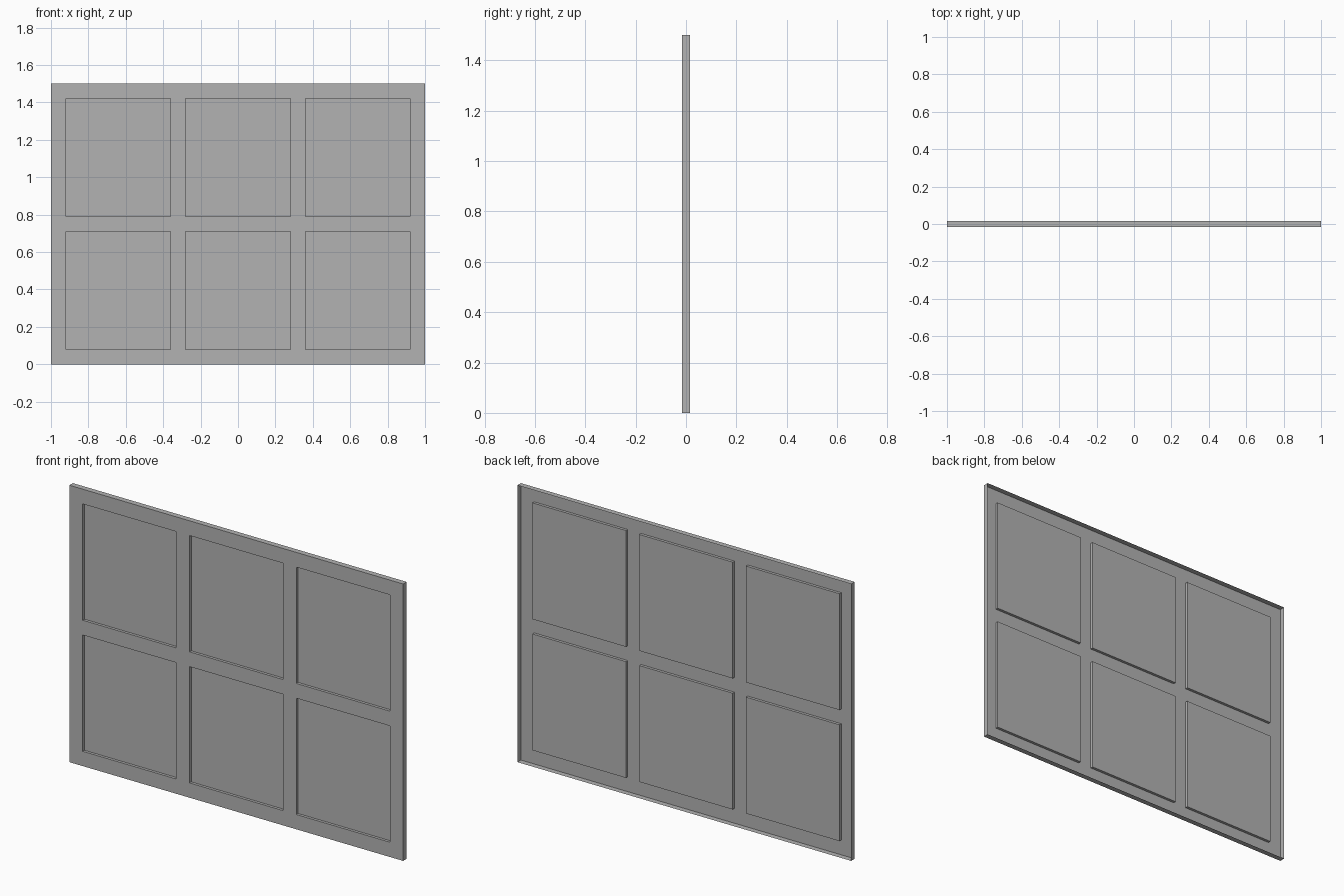
import bpy, bmesh
from mathutils import Vector

cube = bpy.data.objects.get("Cube")
if cube:
    bpy.data.objects.remove(cube, do_unlink=True)

DEPTH = 0.03     # full thickness of the sheet with its rim
RECESS = 0.015   # how far each panel is pressed back
X_CUTS = [-1, -0.92, -0.36, -0.28, 0.28, 0.36, 0.92, 1]
Z_CUTS = [0, 0.08, 0.71, 0.79, 1.42, 1.5]

# Single grey finish
grey = bpy.data.materials.new("plain_grey")
grey.use_nodes = True
colour = (0.45, 0.45, 0.45, 1)
grey.diffuse_color = colour
grey.node_tree.nodes["Principled BSDF"].inputs["Base Color"].default_value = colour

bm = bmesh.new()

# Front sheet, divided along the panel edges
grid = [[bm.verts.new((x, -DEPTH / 2, z)) for x in X_CUTS] for z in Z_CUTS]
panels = []
for r in range(len(Z_CUTS) - 1):
    for c in range(len(X_CUTS) - 1):
        face = bm.faces.new((grid[r][c], grid[r][c + 1],
                             grid[r + 1][c + 1], grid[r + 1][c]))
        if r % 2 and c % 2:
            panels.append(face)


def push_back(geom, distance):
    verts = [g for g in geom if isinstance(g, bmesh.types.BMVert)]
    bmesh.ops.translate(bm, verts=verts, vec=Vector((0, distance, 0)))


# Thin rim folded back around the outside, leaving the back open
rim = [e for e in bm.edges if e.is_boundary]
push_back(bmesh.ops.extrude_edge_only(bm, edges=rim)["geom"], DEPTH)

# Six panels pressed back from the front
push_back(bmesh.ops.extrude_face_region(bm, geom=panels)["geom"], RECESS)
leftover = [f for f in panels if f.is_valid]
if leftover:
    bmesh.ops.delete(bm, geom=leftover, context='FACES_ONLY')

# Consistent normals with the front facing -y
bmesh.ops.recalc_face_normals(bm, faces=bm.faces[:])
bm.normal_update()
if sum(f.normal.y * f.calc_area() for f in bm.faces) > 0:
    bmesh.ops.reverse_faces(bm, faces=bm.faces[:])

mesh = bpy.data.meshes.new("panelled_sheet")
bm.to_mesh(mesh)
bm.free()
mesh.materials.append(grey)
sheet = bpy.data.objects.new("panelled_sheet", mesh)
bpy.context.collection.objects.link(sheet)
